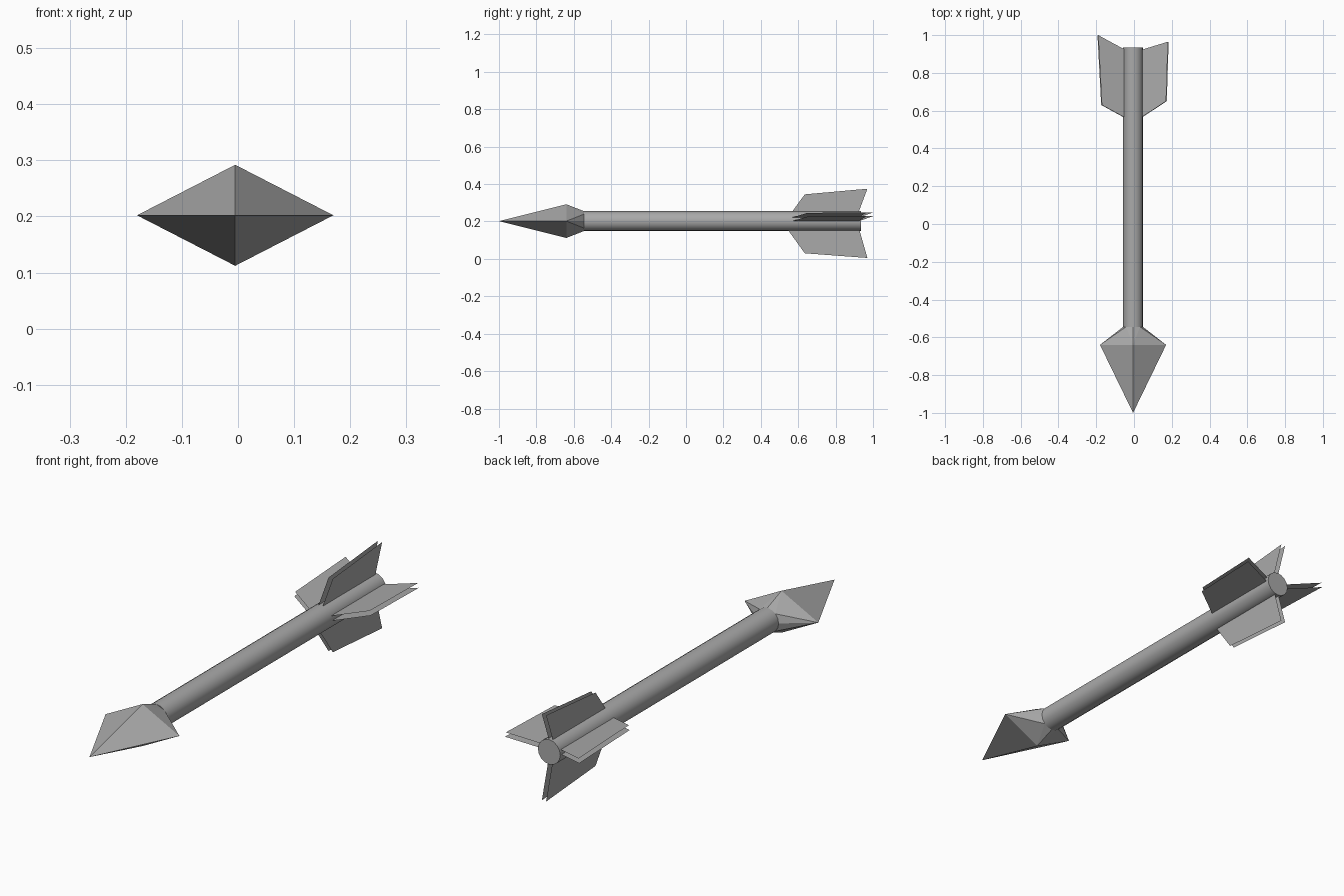
import bpy, bmesh, math
from mathutils import Vector

cube = bpy.data.objects.get("Cube")
if cube:
    bpy.data.objects.remove(cube)

grey = bpy.data.materials.new("grey")
grey.use_nodes = True
colour = (0.4, 0.4, 0.4, 1)
grey.diffuse_color = colour
grey.node_tree.nodes["Principled BSDF"].inputs["Base Color"].default_value = colour

CX, CZ, R = -0.005, 0.202, 0.053


def finish(name, bm):
    mesh = bpy.data.meshes.new(name)
    bm.to_mesh(mesh)
    bm.free()
    mesh.materials.append(grey)
    obj = bpy.data.objects.new(name, mesh)
    bpy.context.collection.objects.link(obj)
    return obj


def ring(count, rx, rz, y):
    steps = [2 * math.pi * i / count for i in range(count)]
    return [Vector((CX + rx * math.cos(a), y, CZ + rz * math.sin(a))) for a in steps]


# Round shaft with flat ends
bpy.ops.mesh.primitive_cylinder_add(vertices=16, radius=R, depth=1.48,
                                    location=(CX, 0.195, CZ), rotation=(math.pi / 2, 0, 0))
shaft = bpy.context.object
shaft.name = "shaft"
shaft.data.materials.append(grey)
bpy.ops.object.shade_smooth_by_angle(angle=math.radians(40))

# Faceted head: point, wide diamond, neck
bm = bmesh.new()
for p in [Vector((CX, -1, CZ))] + ring(4, 0.175, 0.09, -0.64) + ring(8, R, R, -0.545):
    bm.verts.new(p)
bmesh.ops.convex_hull(bm, input=bm.verts)
bmesh.ops.recalc_face_normals(bm, faces=bm.faces)
finish("head", bm)


# Each fin is a pair of thin sheets, from (distance from axis, y) outlines
def fin(name, angle, outline, gap=0.02):
    a = math.radians(angle)
    out = Vector((math.cos(a), 0, math.sin(a)))
    side = Vector((-math.sin(a), 0, math.cos(a)))
    bm = bmesh.new()
    for s in (1, -1):
        base = Vector((CX, 0, CZ)) + side * s * gap / 2
        face = bm.faces.new([bm.verts.new(base + out * r + Vector((0, y, 0))) for r, y in outline])
        face.normal_update()
        if face.normal.dot(side) * s < 0:
            face.normal_flip()
    finish(name, bm)


fin("left_fin", 11, [(0.04, 0.56), (0.18, 0.65), (0.19, 0.965), (0.04, 0.92)])
fin("right_fin", 169, [(0.04, 0.56), (0.17, 0.63), (0.19, 1.0), (0.04, 0.92)])
fin("top_fin", 90, [(0.04, 0.56), (0.143, 0.635), (0.173, 0.97), (0.04, 0.92)])
fin("bottom_fin", -90, [(0.04, 0.54), (0.172, 0.635), (0.197, 0.97), (0.04, 0.925)])
